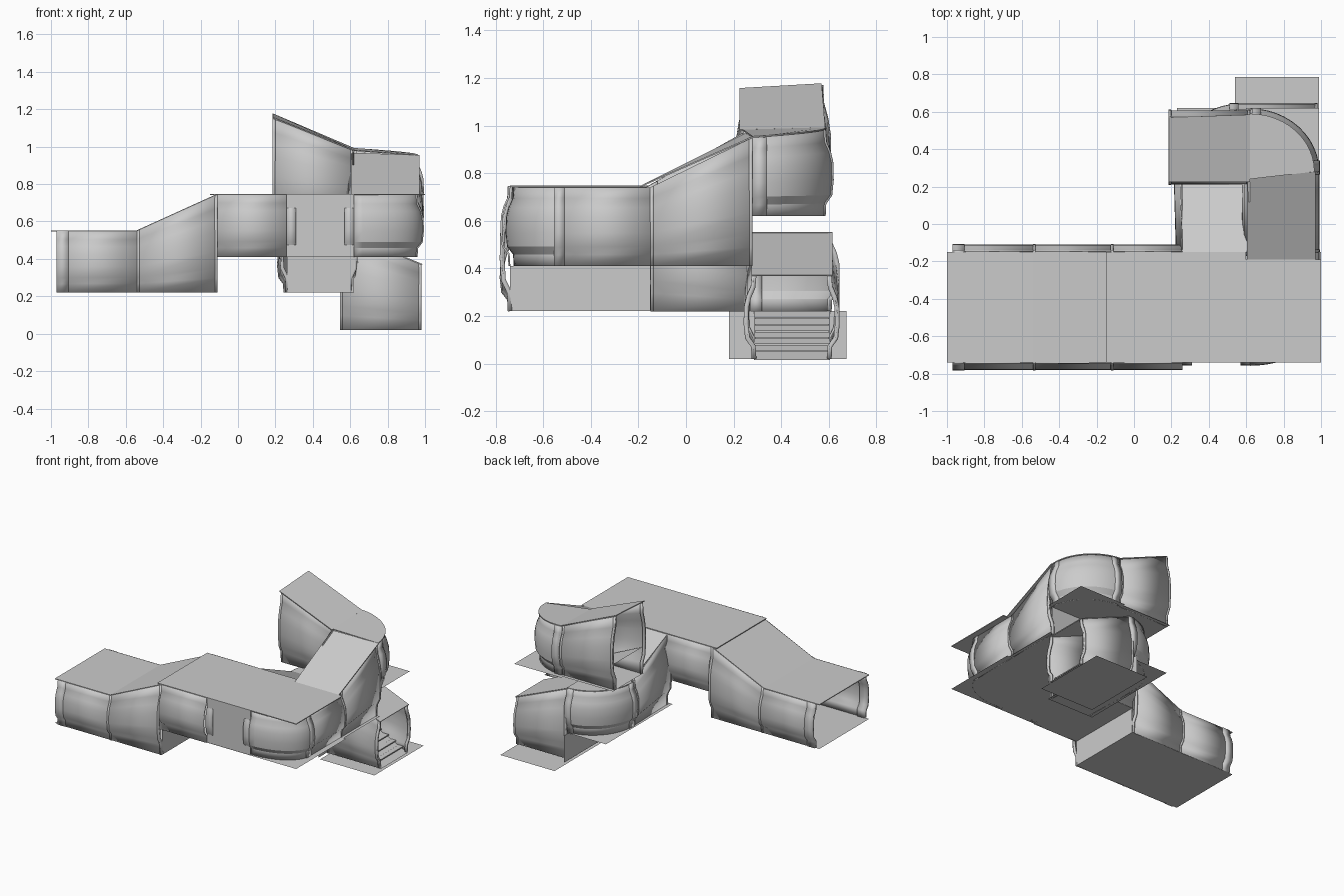
import bpy, math
from mathutils import Vector

if "Cube" in bpy.data.objects:
    bpy.data.objects.remove(bpy.data.objects["Cube"])

# wall cross-section: (fraction of height, outward bulge)
PROFILE = [(0, 0), (.15, .003), (.25, .028), (.42, .034), (.62, .032), (.74, .022), (.86, .004), (1, 0)]


def make(name, verts, faces, thick=0, smooth=False):
    me = bpy.data.meshes.new(name)
    me.from_pydata([tuple(v) for v in verts], [], faces)
    ob = bpy.data.objects.new(name, me)
    bpy.context.collection.objects.link(ob)
    if thick:
        m = ob.modifiers.new("thickness", 'SOLIDIFY')
        m.thickness = thick
        m.offset = 0
    if smooth:
        bpy.ops.object.select_all(action='DESELECT')
        ob.select_set(True)
        bpy.context.view_layer.objects.active = ob
        bpy.ops.object.shade_smooth_by_angle(angle=math.radians(25))
    return ob


def wall(name, pts, extra=0, thick=.008):
    """Loft the profile along plan points (x, y, bottom, top); bulges to the right."""
    verts, faces, n, k = [], [], len(pts), len(PROFILE)
    for i, (x, y, zb, zt) in enumerate(pts):
        a, b = pts[max(i - 1, 0)], pts[min(i + 1, n - 1)]
        d = Vector((b[0] - a[0], b[1] - a[1])).normalized()
        for t, o in PROFILE:
            verts.append((x + d.y * (o + extra), y - d.x * (o + extra), zb + t * (zt - zb)))
    for i in range(n - 1):
        for j in range(k - 1):
            p = i * k + j
            faces.append((p, p + k, p + k + 1, p + 1))
    return make(name, verts, faces, thick, True)


def rib(name, a, b, end=0, w=.05):
    """Raised frame band at the start (0) or finish (1) of a straight wall run."""
    s = w / math.dist(a[:2], b[:2])
    f0, f1 = (0, s) if not end else (1 - s, 1)
    mix = lambda f: tuple(p + (q - p) * f for p, q in zip(a, b))
    wall(name, [mix(f0), mix(f1)], -.003, .02)


def run(name, a, b, w=.014):
    """Straight wall with slim edge frames at both ends."""
    wall(name, [a, b])
    rib(name + "_frame_start", a, b, 0, w)
    rib(name + "_frame_end", a, b, 1, w)


def arc(cx, cy, rx, ry, a0, z0, z1, steps=12):
    out = []
    for i in range(steps + 1):
        f = i / steps
        a = math.radians(a0 + 90 * f)
        out.append((cx + rx * math.cos(a), cy + ry * math.sin(a),
                    z0[0] + f * (z1[0] - z0[0]), z0[1] + f * (z1[1] - z0[1])))
    return out


def sheet(name, *corners, thick=0):
    return make(name, corners, [tuple(range(len(corners)))], thick)


def plate(name, x0, x1, y0, y1, z):
    return sheet(name, (x0, y0, z), (x1, y0, z), (x1, y1, z), (x0, y1, z))


def panel(name, a, b, z0, z1):
    """Upright flat panel between two plan points."""
    return sheet(name, (*a, z0), (*b, z0), (*b, z1), (*a, z1))


# main hall: both long walls
F, B = -.742, -.148
for y, nm, flip in ((F, "hall_front", False), (B, "hall_back", True)):
    segs = [("low", (-.97, y, .22, .55), (-.54, y, .22, .55)),
            ("ramp", (-.54, y, .22, .55), (-.11, y, .22, .745)),
            ("high", (-.11, y, .41, .745), (.26, y, .41, .745))]
    for s, a, b in segs:
        if flip:
            a, b = b, a
        if s == "ramp":
            run(f"{nm}_{s}_wall", a, b)
        else:
            wall(f"{nm}_{s}_wall", [a, b])
        if s == "low":
            rib(nm + "_entrance_frame", a, b, int(flip), .065)

# flat junction panel, hall corner and climbing side passage
panel("hall_junction_panel", (.26, -.738), (.62, -.738), .41, .745)
rib("junction_frame_left", (.26, -.715, .41, .745), (.62, -.715, .41, .745))
rib("junction_frame_right", (.26, -.715, .41, .745), (.62, -.715, .41, .745), 1)
wall("hall_corner_wall", arc(.62, -.52, .333, .2, 270, (.41, .74), (.41, .74)))
wall("hall_end_wall", [(.953, -.52, .41, .74), (.953, -.15, .41, .74)])
rib("hall_end_frame", (.953, -.555, .41, .74), (.953, -.15, .41, .74), 0, .045)
run("side_ramp_outer_wall", (.953, -.15, .41, .74), (.953, .28, .41, .95))
wall("side_ramp_inner_wall", [(.615, .24, .41, .97), (.615, -.17, .41, .74)])
rib("side_ramp_inner_frame", (.615, .24, .41, .97), (.615, -.17, .41, .74), 1)

# upper corner and last ramp
wall("upper_corner_wall", arc(.62, .28, .333, .3, 0, (.62, .95), (.62, .985)))
rib("upper_corner_frame_low", (.953, .28, .62, .95), (.953, .5, .62, .95), 0, .06)
rib("upper_corner_frame_high", (.68, .58, .62, .98), (.62, .58, .62, .985), 0, .05)
run("upper_ramp_outer_wall", (.62, .57, .62, .985), (.185, .57, .62, 1.17))
run("upper_ramp_inner_wall", (.185, .25, .62, 1.15), (.615, .25, .62, .985))

# lower passage joining the hall from below
run("entrance_outer_wall", (.98, .605, .02, .37), (.545, .605, .02, .55))
wall("lower_corner_wall", arc(.56, .28, .31, .325, 90, (.22, .55), (.22, .55)))
rib("lower_corner_frame", (.56, .605, .22, .55), (.4, .605, .22, .55))
rib("lower_turn_frame", (.25, .32, .22, .55), (.25, .22, .22, .55))
run("lower_ramp_outer_wall", (.25, .27, .22, .55), (.262, -.15, .22, .74))
run("lower_ramp_inner_wall", (.6, -.15, .22, .74), (.6, .27, .22, .55))
run("entrance_inner_wall", (.545, .283, .02, .55), (.98, .283, .02, .37))

# ceilings
C0, C1 = -.74, -.15
T = .006
sheet("hall_low_ceiling", (-1, C0, .55), (-.54, C0, .55), (-.54, C1, .55), (-1, C1, .55), thick=T)
sheet("hall_ramp_ceiling", (-.54, C0, .55), (-.11, C0, .745), (-.11, C1, .745), (-.54, C1, .55), thick=T)
sheet("hall_high_ceiling", (-.15, C0, .745), (1, C0, .745), (1, -.19, .745), (.6, -.19, .745),
      (.6, C1, .745), (-.15, C1, .745), thick=T)
sheet("side_ramp_ceiling", (.605, -.19, .745), (.97, -.19, .745), (.97, .28, .952), (.605, .25, .965), thick=T)
top = [(x, y, z) for x, y, _, z in arc(.62, .28, .345, .31, 0, (0, .952), (0, .99))]
sheet("upper_corner_ceiling", (.62, .24, .98), *top, thick=T)
sheet("upper_ramp_ceiling", (.62, .225, .98), (.62, .585, .99), (.185, .57, 1.175), (.185, .225, 1.155), thick=T)
sheet("lower_ramp_ceiling", (.26, -.15, .74), (.61, -.15, .74), (.61, .28, .55), (.26, .28, .55), thick=T)
low = [(x, y, z) for x, y, _, z in arc(.56, .28, .315, .33, 90, (0, .55), (0, .55))]
sheet("lower_corner_ceiling", (.56, .28, .55), *low, thick=T)
sheet("entrance_ceiling", (.55, .275, .55), (.985, .275, .37), (.985, .615, .37), (.55, .615, .55), thick=T)

# flat base plates under every section
plate("hall_low_base", -1, -.11, C0, C1, .22)
plate("hall_high_base", -.11, 1, C0, C1, .41)
plate("side_ramp_base", .59, .98, C1, .28, .41)
plate("upper_corner_base", .6, .99, .23, .62, .62)
plate("upper_ramp_base", .185, .6, .24, .6, .62)
plate("lower_ramp_base", .23, .62, -.17, .24, .22)
plate("lower_corner_base", .23, .62, .24, .62, .22)
plate("entrance_base", .54, .99, .2, .785, .0)

# upright panels closing the high end of each ramp
panel("hall_ramp_riser", (-.11, C0), (-.11, C1), .22, .41)
panel("lower_ramp_riser", (.262, -.15), (.62, -.15), .22, .41)
panel("side_ramp_riser", (.61, .275), (.96, .275), .41, .62)
panel("entrance_riser", (.54, .18), (.54, .675), .02, .22)

# sloping walkways
sheet("hall_ramp_floor", (-.54, C0, .22), (-.11, C0, .41), (-.11, C1, .41), (-.54, C1, .22))
sheet("side_ramp_floor", (.61, C1, .41), (.955, C1, .41), (.955, .26, .62), (.61, .26, .62))
sheet("lower_ramp_floor", (.265, C1, .41), (.595, C1, .41), (.595, .26, .22), (.265, .26, .22))
sheet("entrance_floor", (.54, .285, .22), (.985, .285, .015), (.985, .605, .015), (.54, .605, .22))
sheet("upper_ramp_floor", (.185, .25, .82), (.62, .25, .62), (.62, .57, .62), (.185, .57, .82))

# low treads across the entrance slope
for i in range(6):
    x = .93 - i * .06
    z = .22 - (x - .54) * .46 + .012
    sheet(f"entrance_tread_{i}", (x - .02, .29, z), (x + .02, .29, z), (x + .02, .6, z), (x - .02, .6, z), thick=.008)
